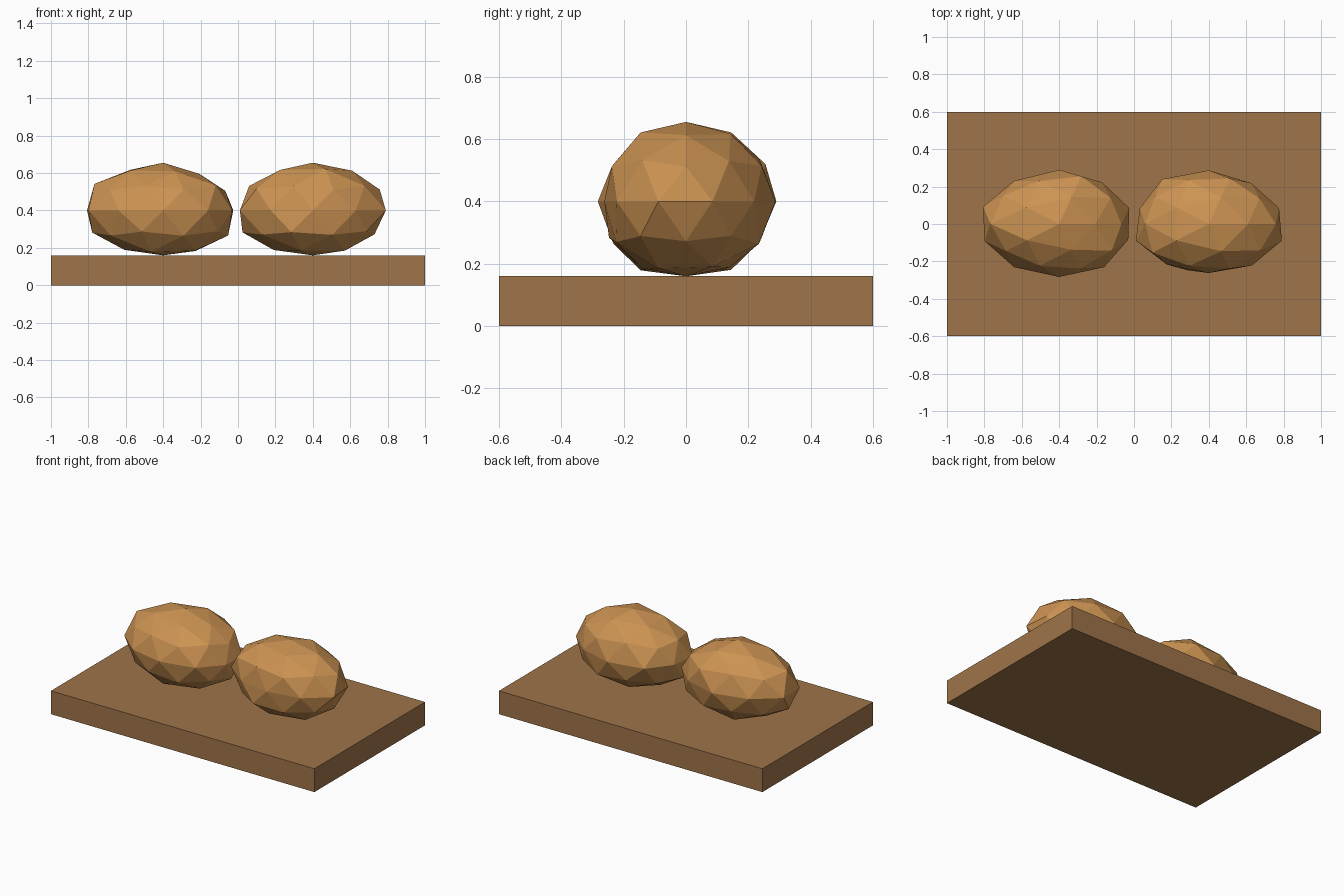
import bpy, bmesh, math, random
from mathutils import Vector

if "Cube" in bpy.data.objects:
    bpy.data.objects.remove(bpy.data.objects["Cube"])


def paint(obj, name, rgb):
    mat = bpy.data.materials.get(name) or bpy.data.materials.new(name)
    mat.diffuse_color = (*rgb, 1)
    mat.use_nodes = True
    mat.node_tree.nodes["Principled BSDF"].inputs["Base Color"].default_value = mat.diffuse_color
    obj.data.materials.append(mat)


def finish(bm, name, mat, rgb):
    mesh = bpy.data.meshes.new(name)
    bm.to_mesh(mesh)
    bm.free()
    obj = bpy.data.objects.new(name, mesh)
    bpy.context.collection.objects.link(obj)
    paint(obj, mat, rgb)
    return obj


# Flat wooden board
bm = bmesh.new()
bmesh.ops.create_cube(bm, size=1)
for v in bm.verts:
    v.co = Vector((v.co.x * 2, v.co.y * 1.2, (v.co.z + 0.5) * 0.16))
finish(bm, "board", "board_wood", (0.345, 0.175, 0.067))


def loaf(name, x, equator, extra, seed):
    """Lumpy low-poly loaf: icosphere with a radial factor per vertex.
    equator: factors at 18, 54, 90 ... degrees; extra: {(z level, angle): factor}"""
    rng = random.Random(seed)
    bm = bmesh.new()
    bmesh.ops.create_icosphere(bm, subdivisions=2, radius=1)
    for v in bm.verts:
        ang = round(math.degrees(math.atan2(v.co.y, v.co.x))) % 360
        level = round(v.co.z * 100)
        if abs(level) < 3:
            f = equator[round((ang - 18) / 36) % 10]
        elif abs(level) > 98:
            f = 1.02 if level > 0 else 0.96
        else:
            f = rng.uniform(0.98, 1.04)
            for (lv, an), k in extra.items():
                if abs(lv - level) < 3 and abs(an - ang) < 4:
                    f = k
        v.co = Vector((x + v.co.x * 0.4 * f, v.co.y * 0.28 * f, 0.4 + v.co.z * 0.25 * f))
    return finish(bm, name, "crust", (0.60, 0.29, 0.085))


# Two loaves side by side
loaf("left_loaf", -0.4,
     [0.985, 0.98, 1.035, 1.02, 1.07, 1.05, 1.02, 1.01, 1.02, 0.97],
     {(85, 0): 0.92, (45, 0): 0.93, (53, 180): 1.08, (-45, 180): 1.06,
      (-53, 0): 1.02, (85, 72): 1.04, (45, 72): 1.07, (45, 288): 1.0}, 3)
loaf("right_loaf", 0.4,
     [0.987, 0.965, 1.025, 1.06, 0.97, 1.025, 0.957, 0.936, 0.98, 1.026],
     {(85, 0): 1.0, (45, 0): 1.0, (53, 180): 1.0, (-45, 180): 1.05,
      (-53, 0): 0.97, (85, 288): 1.04, (45, 288): 1.0}, 8)
